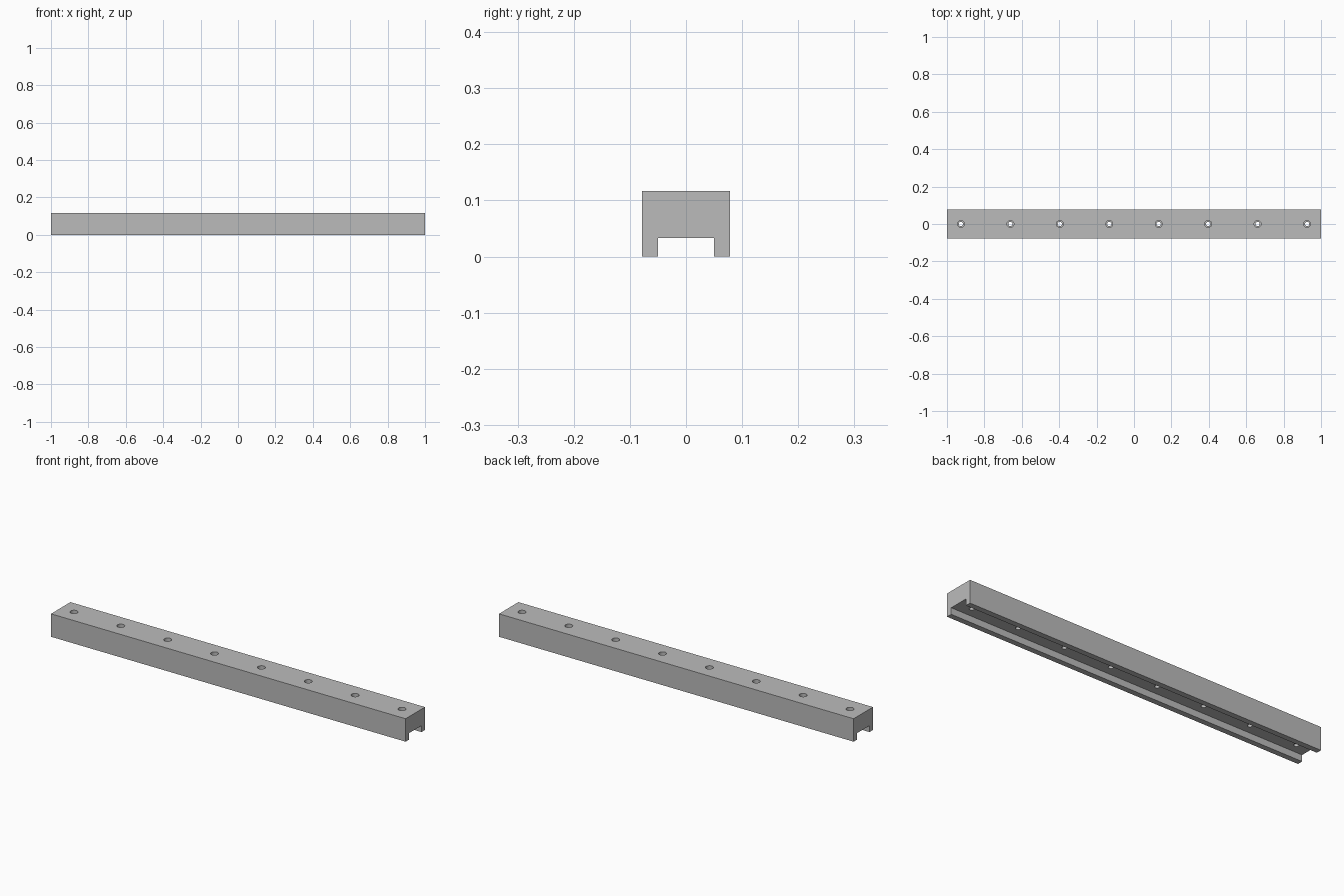
import bpy, bmesh
from mathutils import Matrix

cube = bpy.data.objects.get("Cube")
if cube:
    bpy.data.objects.remove(cube, do_unlink=True)

HALF_LENGTH, HALF_WIDTH, HEIGHT = 1.0, 0.078, 0.117
SLOT_HALF, SLOT_TOP = 0.05, 0.033
HOLE_COUNT, HOLE_END = 8, 0.925
BORE_RADIUS, COUNTERBORE_RADIUS, COUNTERBORE_DEPTH = 0.0115, 0.0185, 0.05

grey = bpy.data.materials.new("steel grey")
grey.use_nodes = True
colour = (0.5, 0.5, 0.5, 1)
grey.diffuse_color = colour
grey.node_tree.nodes["Principled BSDF"].inputs["Base Color"].default_value = colour


def add_object(name, bm):
    bmesh.ops.recalc_face_normals(bm, faces=bm.faces)
    mesh = bpy.data.meshes.new(name)
    bm.to_mesh(mesh)
    bm.free()
    mesh.materials.append(grey)
    obj = bpy.data.objects.new(name, mesh)
    bpy.context.collection.objects.link(obj)
    return obj


def hole_cutters(name, radius, bottom, top):
    """A row of vertical cylinders along the rail."""
    bm = bmesh.new()
    for i in range(HOLE_COUNT):
        x = HOLE_END * (2 * i / (HOLE_COUNT - 1) - 1)
        bmesh.ops.create_cone(bm, cap_ends=True, segments=32, radius1=radius,
                              radius2=radius, depth=top - bottom,
                              matrix=Matrix.Translation((x, 0, (bottom + top) / 2)))
    obj = add_object(name, bm)
    obj.hide_render = True
    return obj


# Channel-shaped rail: cross-section swept along x
half = [(HALF_WIDTH, HEIGHT), (HALF_WIDTH, 0), (SLOT_HALF, 0), (SLOT_HALF, SLOT_TOP)]
section = half + [(-y, z) for y, z in reversed(half)]
bm = bmesh.new()
face = bm.faces.new([bm.verts.new((-HALF_LENGTH, y, z)) for y, z in section])
swept = bmesh.ops.extrude_face_region(bm, geom=[face], use_keep_orig=True)
bmesh.ops.translate(bm, vec=(2 * HALF_LENGTH, 0, 0),
                    verts=[v for v in swept["geom"] if isinstance(v, bmesh.types.BMVert)])
rail = add_object("mounting_rail", bm)

# Stepped screw holes
cutters = [
    hole_cutters("bore_cutters", BORE_RADIUS, SLOT_TOP / 2, HEIGHT + 0.02),
    hole_cutters("counterbore_cutters", COUNTERBORE_RADIUS,
                 HEIGHT - COUNTERBORE_DEPTH, HEIGHT + 0.03),
]
bpy.ops.object.select_all(action="DESELECT")
rail.select_set(True)
bpy.context.view_layer.objects.active = rail
for cutter in cutters:
    mod = rail.modifiers.new(cutter.name, "BOOLEAN")
    mod.operation = "DIFFERENCE"
    mod.solver = "EXACT"
    mod.object = cutter
    bpy.ops.object.modifier_apply(modifier=mod.name)
    bpy.data.objects.remove(cutter, do_unlink=True)

bpy.ops.object.shade_smooth_by_angle()
